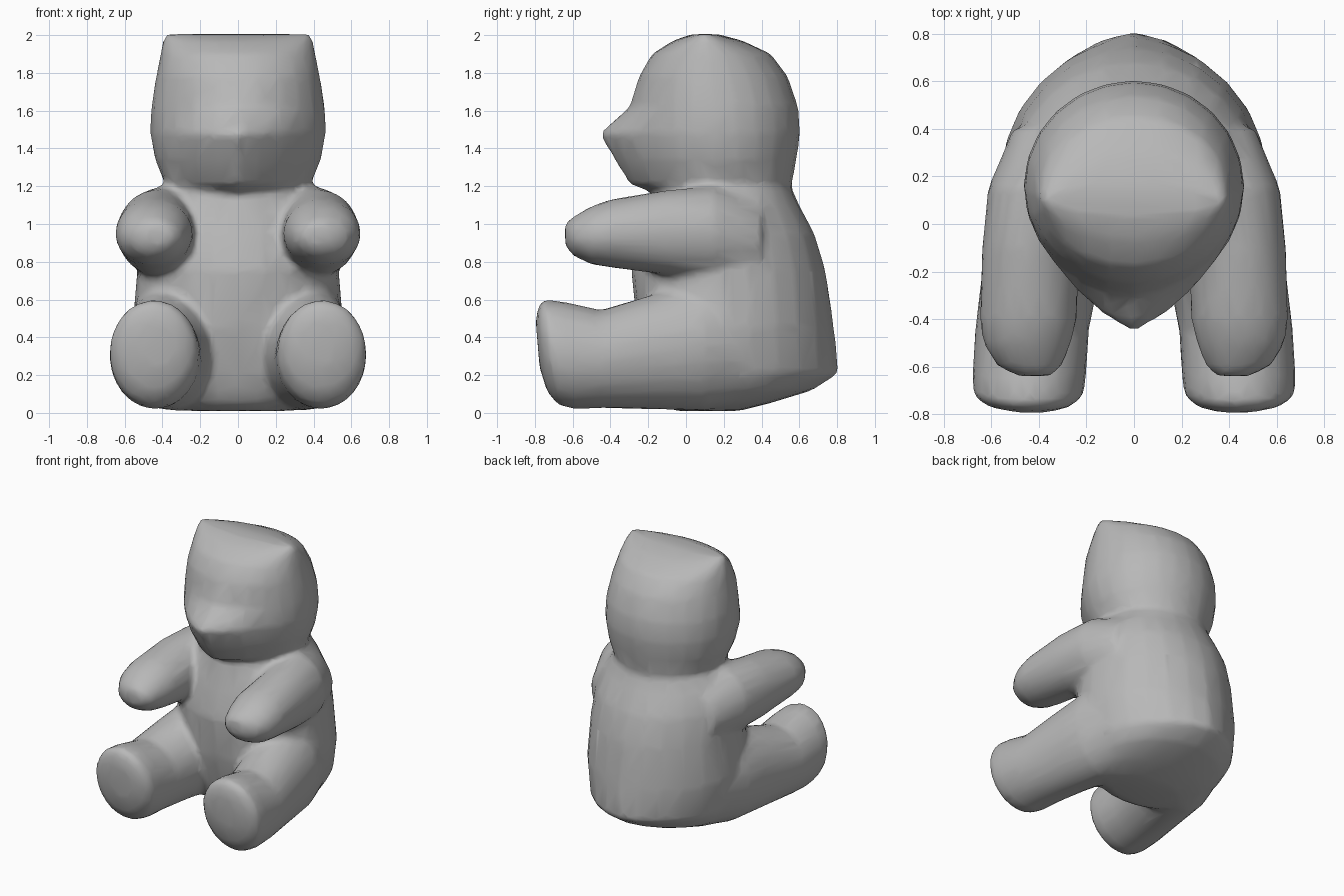
import bpy, bmesh, math

cube = bpy.data.objects.get("Cube")
if cube:
    bpy.data.objects.remove(cube)

grey = bpy.data.materials.new("plain grey")
grey.use_nodes = True
colour = (0.48, 0.48, 0.48, 1)
grey.diffuse_color = colour
grey.node_tree.nodes["Principled BSDF"].inputs["Base Color"].default_value = colour

bm = bmesh.new()
SIDES = 24
ANGLES = [math.tau * i / SIDES for i in range(SIDES)]


def loft(rings):
    """Skin a closed tube through a list of point rings."""
    loops = [[bm.verts.new(p) for p in ring] for ring in rings]
    for a, b in zip(loops, loops[1:]):
        for i in range(SIDES):
            j = (i + 1) % SIDES
            bm.faces.new((a[i], a[j], b[j], b[i]))
    bm.faces.new(loops[0][::-1])
    bm.faces.new(loops[-1])


def upright(z, half_width, front, back, middle, snout=0, tail=0):
    """Horizontal ring, with an optional wedge added at the front or back."""
    ring = []
    for a in ANGLES:
        c, s = math.cos(a), math.sin(a)
        wedge = max(0, 1 - abs(c) / 0.75)
        if s > 0:
            y = middle + (back - middle) * s + tail * wedge
        else:
            y = middle + (middle - front) * s - snout * wedge
        ring.append((half_width * c, y, z))
    return ring


def limb(sections, side):
    """Limb along y, from sections of y, x, z, x radius, z radius, lean."""
    loft([[(side * (x + rx * math.cos(a)), y - lean * math.sin(a), z + rz * math.sin(a))
           for a in ANGLES] for y, x, z, rx, rz, lean in sections])


# Torso
loft([upright(*r) for r in (
    (0.01, 0.28, -0.06, 0.28, 0.1),
    (0.05, 0.40, -0.13, 0.44, 0.15),
    (0.12, 0.47, -0.17, 0.65, 0.2, 0, 0.02),
    (0.21, 0.52, -0.20, 0.765, 0.2, 0, 0.045),
    (0.45, 0.56, -0.26, 0.755, 0.2, 0, 0.03),
    (0.75, 0.535, -0.29, 0.73, 0.2, 0, 0.01),
    (0.95, 0.51, -0.24, 0.68, 0.2),
    (1.1, 0.46, -0.19, 0.6, 0.2),
    (1.22, 0.37, -0.15, 0.545, 0.2),
    (1.35, 0.3, -0.1, 0.5, 0.2))])

# Head with pointed snout and ridge-like ears
loft([upright(*r) for r in (
    (1.15, 0.3, -0.1, 0.52, 0.2, 0.03),
    (1.21, 0.385, -0.2, 0.56, 0.18, 0.1),
    (1.34, 0.44, -0.26, 0.585, 0.17, 0.12),
    (1.48, 0.465, -0.30, 0.605, 0.16, 0.16),
    (1.62, 0.46, -0.27, 0.595, 0.15, 0.03),
    (1.78, 0.435, -0.25, 0.54, 0.13),
    (1.9, 0.41, -0.18, 0.45, 0.12),
    (1.97, 0.4, -0.07, 0.3, 0.11),
    (2.005, 0.39, 0.03, 0.17, 0.1))])

for side in (-1, 1):
    # Arms
    limb([(-0.64, 0.42, 0.945, 0.07, 0.06, 0),
          (-0.595, 0.44, 0.935, 0.14, 0.105, 0),
          (-0.5, 0.45, 0.94, 0.185, 0.155, 0),
          (-0.4, 0.445, 0.95, 0.205, 0.18, 0),
          (-0.1, 0.435, 0.955, 0.205, 0.225, 0),
          (0.15, 0.38, 0.95, 0.235, 0.25, 0),
          (0.4, 0.29, 0.9, 0.22, 0.22, 0)], side)
    # Legs with leaning soles
    limb([(-0.785, 0.43, 0.36, 0.1, 0.12, 0.01),
          (-0.76, 0.44, 0.335, 0.185, 0.225, 0.025),
          (-0.715, 0.445, 0.32, 0.235, 0.28, 0.04),
          (-0.62, 0.44, 0.305, 0.24, 0.285, 0.03),
          (-0.45, 0.43, 0.285, 0.24, 0.26, 0),
          (-0.2, 0.39, 0.32, 0.25, 0.30, 0),
          (0.1, 0.33, 0.355, 0.275, 0.345, 0),
          (0.4, 0.26, 0.35, 0.24, 0.28, 0)], side)

bmesh.ops.recalc_face_normals(bm, faces=bm.faces)
mesh = bpy.data.meshes.new("bear_body")
bm.to_mesh(mesh)
bm.free()
mesh.materials.append(grey)
bear = bpy.data.objects.new("bear_body", mesh)
bpy.context.collection.objects.link(bear)

# Fuse the parts into one soft skin
remesh = bear.modifiers.new("fuse", 'REMESH')
remesh.mode = 'VOXEL'
remesh.voxel_size = 0.022
remesh.use_smooth_shade = True
smooth = bear.modifiers.new("soften", 'SMOOTH')
smooth.factor = 0.5
smooth.iterations = 7
decimate = bear.modifiers.new("simplify", 'DECIMATE')
decimate.ratio = 0.1
